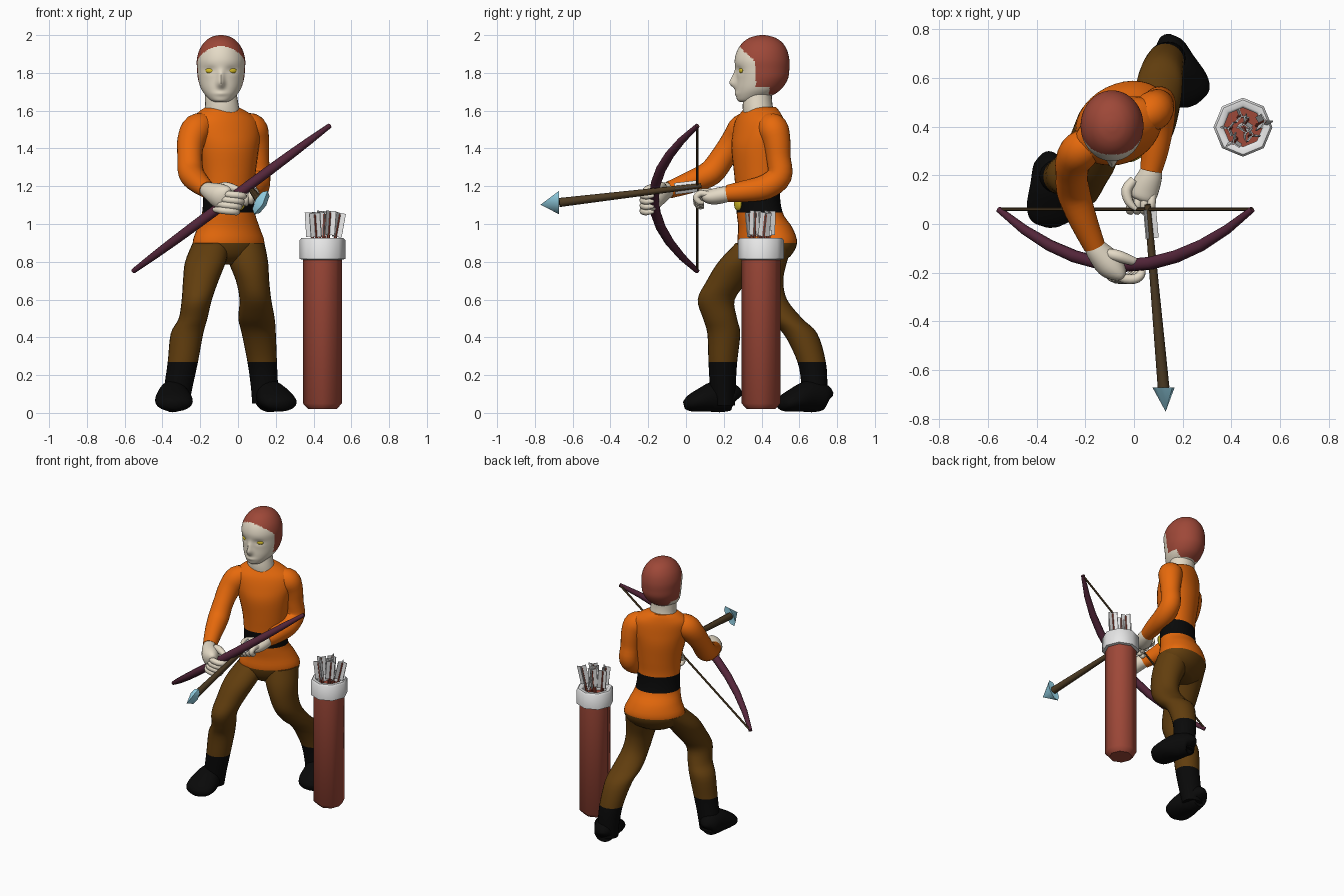
import bpy, bmesh, math, random
from mathutils import Vector, Matrix, Quaternion

if "Cube" in bpy.data.objects:
    bpy.data.objects.remove(bpy.data.objects["Cube"])

random.seed(4)


def mat(name, r, g, b):
    m = bpy.data.materials.new(name)
    lin = [((c / 255 + 0.055) / 1.055) ** 2.4 if c > 10 else c / 255 / 12.92 for c in (r, g, b)]
    m.diffuse_color = (*lin, 1)
    m.use_nodes = True
    m.node_tree.nodes["Principled BSDF"].inputs["Base Color"].default_value = m.diffuse_color
    return m


RUST = mat("rust_brown", 158, 72, 56)
ORANGE = mat("orange_cloth", 232, 106, 12)
SKIN = mat("pale_skin", 228, 218, 198)
PANTS = mat("brown_cloth", 98, 62, 14)
BLACK = mat("black_leather", 9, 9, 9)
PLUM = mat("plum_wood", 84, 38, 58)
WOOD = mat("dark_wood", 78, 60, 36)
WHITE = mat("white", 238, 238, 238)
BLUE = mat("light_blue", 150, 212, 232)
YELLOW = mat("yellow", 215, 190, 40)


def spline(pts, k):
    # Catmull-Rom through tuples of any length
    if k < 2:
        return [tuple(p) for p in pts]
    out = []
    for i in range(len(pts) - 1):
        a, b, c, d = (pts[max(i - 1, 0)], pts[i], pts[i + 1], pts[min(i + 2, len(pts) - 1)])
        for j in range(k):
            t = j / k
            out.append(tuple(0.5 * (2 * q + (r - p) * t + (2 * p - 5 * q + 4 * r - s) * t * t
                                    + (3 * q - p - 3 * r + s) * t ** 3) for p, q, r, s in zip(a, b, c, d)))
    return out + [tuple(pts[-1])]


def loft(name, stations, mats, rule=None, n=24, k=4, rot=0.0, along=False, warp=None):
    # stations are (x, y, z, rx, ry); rings lie flat, or across the path if along is set
    st = spline([s if len(s) == 5 else (*s, s[3]) for s in stations], k)
    bm = bmesh.new()
    rings, q, old = [], Quaternion((0, 0, 1), rot), None
    for i, (x, y, z, rx, ry) in enumerate(st):
        if along:
            t = Vector(st[min(i + 1, len(st) - 1)][:3]) - Vector(st[max(i - 1, 0)][:3])
            q = t.to_track_quat('Z', 'Y') if old is None else old.rotation_difference(t) @ q
            old = t
        ring = []
        for j in range(n):
            a = 2 * math.pi * j / n
            co = Vector((x, y, z)) + q @ Vector((max(rx, .001) * math.cos(a), max(ry, .001) * math.sin(a), 0))
            ring.append(bm.verts.new(warp(co) if warp else co))
        rings.append(ring)
    for r, s in zip(rings, rings[1:]):
        for j in range(n):
            bm.faces.new((r[j], r[(j + 1) % n], s[(j + 1) % n], s[j]))
    bm.faces.new(rings[0][::-1])
    bm.faces.new(rings[-1])
    return finish(name, bm, mats, rule)


def finish(name, bm, mats, rule=None):
    bmesh.ops.recalc_face_normals(bm, faces=bm.faces)
    if rule:
        for f in bm.faces:
            f.material_index = rule(f.calc_center_median())
    me = bpy.data.meshes.new(name)
    bm.to_mesh(me)
    bm.free()
    for m in mats:
        me.materials.append(m)
    ob = bpy.data.objects.new(name, me)
    bpy.context.collection.objects.link(ob)
    return ob


def ball(name, loc, size, m, rot=0.0):
    bm = bmesh.new()
    bmesh.ops.create_uvsphere(bm, u_segments=16, v_segments=10, radius=1, matrix=Matrix.Translation(loc)
                              @ Matrix.Rotation(rot, 4, 'Z') @ Matrix.Diagonal((*size, 1)))
    return finish(name, bm, [m])


def tube(name, pts, m, n=10, k=3):
    return loft(name, pts, [m], n=n, k=k, along=True)


def vanes(name, base, axis, length, width, count=3):
    # thin crossed feathers around an arrow shaft
    q = Vector(axis).to_track_quat('Z', 'Y').to_matrix().to_4x4()
    bm = bmesh.new()
    for i in range(count):
        m = (Matrix.Translation(base) @ q @ Matrix.Rotation(2 * math.pi * i / count, 4, 'Z')
             @ Matrix.Translation((width / 2, 0, length / 2)) @ Matrix.Diagonal((width, .005, length, 1)))
        bmesh.ops.create_cube(bm, size=1, matrix=m)
    return finish(name, bm, [WHITE])


TURN = math.radians(27)

# Tunic with belt and seat of the trousers; the hem rises a little at the front
def body_rule(c):
    return 2 if c.z < .9 else 1 if 1.06 < c.z < 1.17 else 0

loft("torso", [(-.05, .42, .785, .09, .06), (-.05, .425, .83, .17, .115), (-.05, .43, .90, .20, .145),
               (-.05, .42, .98, .172, .135), (-.05, .39, 1.06, .146, .115), (-.05, .38, 1.17, .14, .11),
               (-.05, .38, 1.28, .15, .12), (-.055, .38, 1.40, .172, .13), (-.06, .385, 1.48, .19, .122),
               (-.07, .39, 1.55, .185, .108), (-.08, .395, 1.595, .135, .09), (-.085, .395, 1.62, .085, .078)],
     [ORANGE, BLACK, PANTS], body_rule, n=32, rot=TURN)
ball("belt_buckle", (.005, .275, 1.108), (.038, .014, .038), YELLOW, TURN)

# Legs and boots
def leg_rule(c):
    return 1 if c.z < .27 else 0

loft("front_leg", [(-.14, .39, .90, .10, .125), (-.172, .29, .80, .108, .118), (-.197, .22, .70, .094, .11),
                   (-.218, .16, .60, .08, .098), (-.238, .18, .50, .076, .09), (-.27, .20, .42, .086, .087),
                   (-.292, .195, .27, .08, .076), (-.315, .195, .14, .075, .068), (-.33, .2, .04, .07, .06)],
     [PANTS, BLACK], leg_rule)
loft("rear_leg", [(.04, .45, .90, .10, .12), (.055, .42, .80, .104, .115), (.077, .41, .70, .088, .105),
                  (.092, .435, .60, .084, .10), (.098, .52, .50, .096, .095), (.11, .605, .42, .09, .09),
                  (.128, .665, .27, .078, .075), (.14, .68, .14, .072, .068), (.145, .68, .05, .07, .06)],
     [PANTS, BLACK], leg_rule)


def boot(name, heel, toe):
    prof = [(0, .07, .02, .03), (.06, .08, .06, .068), (.35, .088, .08, .085),
            (.68, .067, .1, .062), (.9, .048, .085, .042), (1, .04, .03, .02)]
    a, b = Vector(heel), Vector(toe)
    loft(name, [(*a.lerp(b, t), z, w, h) for t, z, w, h in prof], [BLACK], along=True)


boot("front_boot", (-.35, .27), (-.335, -.01))
boot("rear_boot", (.135, .75), (.24, .49))

# Sleeves
loft("bow_arm", [(-.15, .34, 1.525, .06), (-.215, .305, 1.505, .08), (-.248, .26, 1.44, .074),
                 (-.255, .20, 1.36, .066), (-.248, .13, 1.27, .068), (-.21, .02, 1.22, .058),
                 (-.163, -.09, 1.18, .045)], [ORANGE], along=True)
loft("string_arm", [(.02, .43, 1.525, .06), (.073, .46, 1.505, .08), (.092, .48, 1.44, .073),
                    (.10, .49, 1.35, .064), (.105, .495, 1.255, .066), (.10, .42, 1.195, .066),
                    (.085, .30, 1.172, .056), (.07, .22, 1.162, .045)], [ORANGE], along=True)

# Hands
loft("bow_palm", [(-.175, -.07, 1.185, .035, .035), (-.15, -.11, 1.175, .048, .046),
                  (-.10, -.165, 1.15, .058, .066), (-.06, -.2, 1.13, .035, .065),
                  (-.05, -.21, 1.125, .01, .03)], [SKIN], along=True)
for i in range(4):
    x, z = -.012 * i, 1.16 - .028 * i
    tube(f"bow_finger_{i}", [(x - .09, -.175, z, .012), (x - .055, -.218, z - .003, .019),
                             (x, -.226, z - .008, .02), (x + .03, -.205, z - .012, .018),
                             (x + .035, -.17, z - .012, .007)], SKIN)
tube("bow_thumb", [(-.12, -.12, 1.185, .02), (-.07, -.13, 1.2, .024), (-.01, -.15, 1.185, .019),
                   (.03, -.16, 1.17, .008)], SKIN)
loft("string_palm", [(.075, .25, 1.163, .035, .035), (.066, .2, 1.155, .05, .043),
                     (.045, .145, 1.145, .058, .042), (.035, .105, 1.145, .05, .032),
                     (.03, .09, 1.145, .02, .012)], [SKIN], along=True)
for i in range(4):
    x, z = .075 - .028 * i, 1.155 - .008 * i
    tube(f"string_finger_{i}", [(x, .12, z, .016), (x - .004, .08, z + .008, .018),
                                (x - .006, .055, z - .012, .018), (x - .006, .07, z - .038, .016),
                                (x - .006, .095, z - .042, .008)], SKIN)
tube("string_thumb", [(.0, .18, 1.16, .02), (-.03, .14, 1.165, .022), (-.02, .09, 1.17, .018),
                      (.01, .06, 1.175, .008)], SKIN)

# Neck and head
loft("neck", [(-.085, .39, 1.56, .1, .085), (-.085, .38, 1.62, .09, .08), (-.09, .38, 1.68, .085, .075),
              (-.09, .39, 1.74, .08, .075)], [SKIN])
HX = -.09


def face_shape(co):
    # nose ridge, eye sockets and lips pushed along y on the front half only
    dx = co.x - HX
    if co.y < .36:
        def g(x, z, sx, sz):
            return math.exp(-((dx - x) / sx) ** 2 - ((co.z - z) / sz) ** 2)
        co.y -= .032 * g(0, 1.745, .02, .026) + .018 * g(0, 1.78, .016, .03) + .006 * g(0, 1.69, .035, .012)
        co.y += .009 * (g(.058, 1.815, .03, .02) + g(-.058, 1.815, .03, .02))
    return co


def hair_rule(c):
    dx = abs(c.x - HX)
    if c.y > .44:
        line = 1.685
    elif c.y > .37:
        line = 1.725
    else:
        line = 1.94 - .55 * max(0, dx - .05) + .004 * math.sin(dx * 150)
        if c.y > .29:
            line = min(line, 1.93 - .9 * (c.y - .29))
    return 1 if c.z > line else 0


head = [(1.645, .29, .36, .03), (1.655, .272, .40, .055), (1.685, .265, .465, .085), (1.72, .265, .51, .107),
        (1.77, .267, .54, .122), (1.82, .262, .547, .127), (1.87, .258, .547, .128), (1.92, .272, .535, .115),
        (1.96, .30, .51, .09), (1.985, .335, .475, .06), (1.997, .375, .435, .028), (2.0, .4, .41, .004)]
loft("head", [(HX, (f + b) / 2, z, w, (b - f) / 2) for z, f, b, w in head], [SKIN, RUST], hair_rule,
     n=96, k=8, warp=face_shape)
for s in (-1, 1):
    ball("eye", (HX + s * .06, .2915, 1.812), (.024, .009, .014), YELLOW, s * .35)

# Bow and string
mid, half = Vector((-.035, -.17, 1.135)), Vector((.52, 0, .385))
arc = []
for i in range(-5, 6):
    t = i / 5
    p = mid + half * t + Vector((0, .23 * t * t, 0))
    arc.append((*p, .027 - .014 * abs(t) ** 3))
tube("bow", arc, PLUM, n=10, k=1)
tip = Vector((0, .23, 0))
tube("bow_string", [(*(mid - half + tip), .007), (*(mid + half + tip), .007)], WOOD, n=6, k=1)

# Nocked arrow
tail, point = Vector((.055, .08, 1.203)), Vector((.13, -.77, 1.102))
axis = (point - tail).normalized()
base = point - axis * .1
tube("arrow_shaft", [(*tail, .013), (*base, .024)], WOOD, n=8, k=1)
bm = bmesh.new()
u = Vector((.5, 0, .87)) * .072
v = Vector((.87, 0, -.5)) * .032
ring = [bm.verts.new(base + u * math.cos(a) + v * math.sin(a)) for a in [i * math.pi / 4 for i in range(8)]]
front, back = bm.verts.new(point), bm.verts.new(base + axis * .005)
for i in range(8):
    bm.faces.new((ring[i], ring[(i + 1) % 8], front))
    bm.faces.new((ring[(i + 1) % 8], ring[i], back))
finish("arrow_head", bm, [BLUE])
vanes("arrow_feathers", tail + axis * .02, axis, .12, .034)

# Quiver with rim
QX, QY = .447, .397


def lathe(name, prof, mats, rule=None):
    loft(name, [(QX, QY, z, r) for r, z in prof], mats, rule, n=8, k=1)


lathe("quiver", [(.075, .02), (.103, .05), (.103, .83)], [RUST])
lathe("quiver_rim", [(.1, .81), (.121, .815), (.121, .915), (.112, .925), (.09, .925), (.08, .915), (.08, .87)],
      [WHITE, RUST], lambda c: 1 if abs(c.x - QX) < .01 and abs(c.y - QY) < .01 and c.z < .9 else 0)

# Spare arrows
for i in range(7):
    a = i * 2 * math.pi / 6
    r = .045 if i < 6 else 0
    foot = Vector((QX + r * math.cos(a), QY + r * math.sin(a), .8))
    lean = Vector((random.uniform(-.1, .08), random.uniform(-.12, .06), 1))
    if i == 0:
        lean = Vector((.18, .1, 1))
    lean.normalize()
    top = foot + lean * (.25 + random.uniform(0, .015))
    tube(f"spare_shaft_{i}", [(*foot, .008), (*top, .008)], RUST, n=6, k=1)
    vanes(f"spare_feathers_{i}", top - lean * .12, lean, .128, .033)

bpy.ops.object.select_all(action='SELECT')
bpy.context.view_layer.objects.active = bpy.data.objects["torso"]
bpy.ops.object.shade_smooth_by_angle(angle=math.radians(48))
